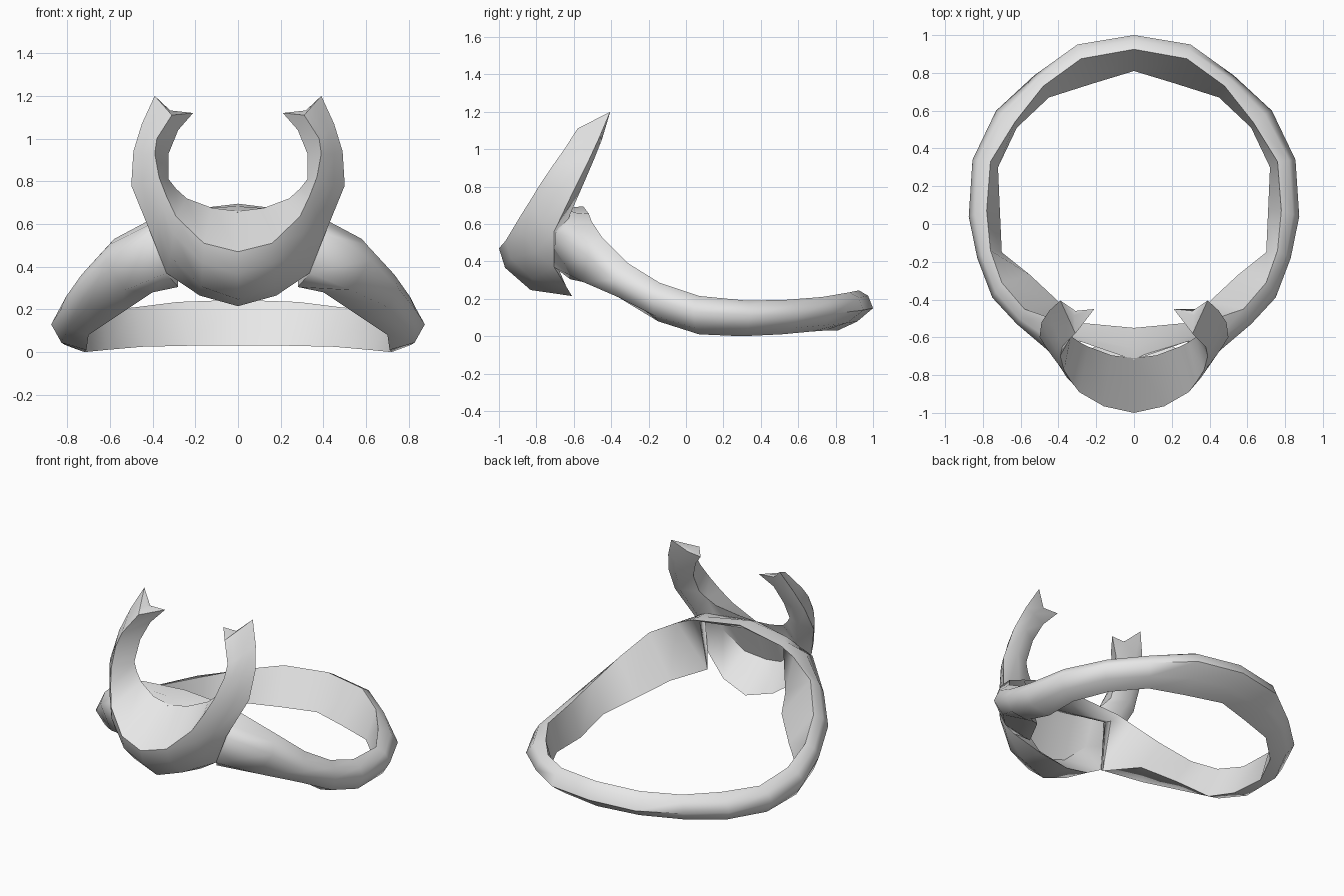
import bpy, bmesh, math
from mathutils import Vector

if "Cube" in bpy.data.objects:
    bpy.data.objects.remove(bpy.data.objects["Cube"])

metal = bpy.data.materials.new("pale_grey_metal")
metal.diffuse_color = (0.8, 0.8, 0.8, 1)
metal.use_nodes = True
metal.node_tree.nodes["Principled BSDF"].inputs["Base Color"].default_value = metal.diffuse_color


def rail(*pts):
    return [Vector(p) for p in pts]


def mirrored(p):
    return Vector((-p.x, p.y, p.z))


def loft(name, rings, closed, angle):
    """Skin a run of equal cross-sections, closing the run or capping its ends."""
    bm = bmesh.new()
    rows = [[bm.verts.new(p) for p in ring] for ring in rings]
    n = len(rows[0])
    for i in range(len(rows) if closed else len(rows) - 1):
        a, b = rows[i], rows[(i + 1) % len(rows)]
        for j in range(n):
            k = (j + 1) % n
            bm.faces.new((a[j], a[k], b[k], b[j]))
    if not closed:
        for row in (rows[0], rows[-1]):
            # fan around a sunken centre gives the forked horn tip
            mid = sum((v.co for v in row), Vector()) / n
            c = bm.verts.new(mid + Vector((0, 0, -0.01)))
            for j in range(n):
                bm.faces.new((row[j], row[(j + 1) % n], c))
    bmesh.ops.recalc_face_normals(bm, faces=bm.faces[:])
    mesh = bpy.data.meshes.new(name)
    bm.to_mesh(mesh)
    bm.free()
    mesh.materials.append(metal)
    ob = bpy.data.objects.new(name, mesh)
    bpy.context.collection.objects.link(ob)
    bpy.ops.object.select_all(action='DESELECT')
    ob.select_set(True)
    bpy.context.view_layer.objects.active = ob
    bpy.ops.object.shade_smooth_by_angle(angle=math.radians(angle))
    return ob


# Head band: three rails from the back middle round to the front middle,
# thinning to a narrow shelf where it meets the horns
top = rail((0, .925, .245), (.28, .875, .235), (.48, .73, .21), (.63, .54, .195),
           (.76, .33, .19), (.78, .07, .215), (.76, -.14, .285), (.70, -.31, .39),
           (.58, -.45, .53), (.42, -.505, .615), (.32, -.52, .655), (0, -.55, .695))
outer = rail((0, 1, .15), (.3, .95, .14), (.53, .785, .12), (.73, .6, .11),
             (.855, .34, .11), (.875, .04, .13), (.83, -.18, .2), (.75, -.39, .3),
             (.62, -.53, .43), (.42, -.7, .55), (.29, -.62, .67), (0, -.72, .655))
bottom = rail((0, .81, .03), (.23, .74, .03), (.45, .67, .025), (.62, .51, .01),
              (.72, .3, 0), (.71, .07, .01), (.70, -.15, .08), (.55, -.27, .18),
              (.40, -.41, .28), (.28, -.62, .305), (.3, -.57, .63), (0, -.6, .655))
half = []
for i, (t, o, b) in enumerate(zip(top, outer, bottom)):
    f = i / 11
    shoulder = Vector((*t.lerp(o, .65).xy, t.z + (o.z - t.z) * .3))
    belly = Vector((*o.lerp(b, .45 - .35 * f).xy, o.z + (b.z - o.z) * (.6 + .25 * f)))
    half.append([t, shoulder, o, belly, b])
# lower outer corner of the arm lands on the corner of the horns
half[8][3] = Vector((.53, -.55, .29))
half[9][3] = Vector((.337, -.705, .37))
other = [[mirrored(p) for p in ring] for ring in half[-2:0:-1]]
loft("head_band", half + other, True, 70)

# Crescent horns: four rails from the front middle up to one tip,
# with a bulging outer side and a hollow behind
ridge = rail((0, -1, .47), (.16, -.965, .51), (.29, -.89, .635), (.335, -.83, .73),
             (.37, -.775, .82), (.39, -.7, .93), (.38, -.65, 1.0), (.31, -.58, 1.11))
edge = rail((0, -.61, .215), (.18, -.64, .265), (.335, -.705, .37), (.41, -.705, .56),
            (.5, -.6, .78), (.49, -.52, .94), (.45, -.46, 1.07), (.39, -.405, 1.2))
back = rail((0, -.82, .37), (.13, -.79, .4), (.26, -.75, .52), (.36, -.62, .65),
            (.43, -.55, .81), (.42, -.49, .95), (.39, -.45, 1.05), (.31, -.46, 1.125))
inner = rail((0, -.71, .66), (.12, -.695, .675), (.24, -.65, .72), (.29, -.625, .765),
             (.325, -.6, .81), (.325, -.54, .93), (.28, -.5, 1.04), (.21, -.45, 1.12))
bulge = (1, .8, .4, .25, .15, .15, .1, 0)
horn = []
for r, e, k, n, w in zip(ridge, edge, back, inner, bulge):
    flank = r.lerp(e, .25) + Vector((0, -.065, -.04)) * w
    keel = r.lerp(e, .6) + Vector((0, -.065, -.07)) * w
    horn.append([r, flank, keel, e, k, n])
left = [[mirrored(p) for p in ring] for ring in horn[:0:-1]]
loft("crescent_horns", left + horn, False, 50)
